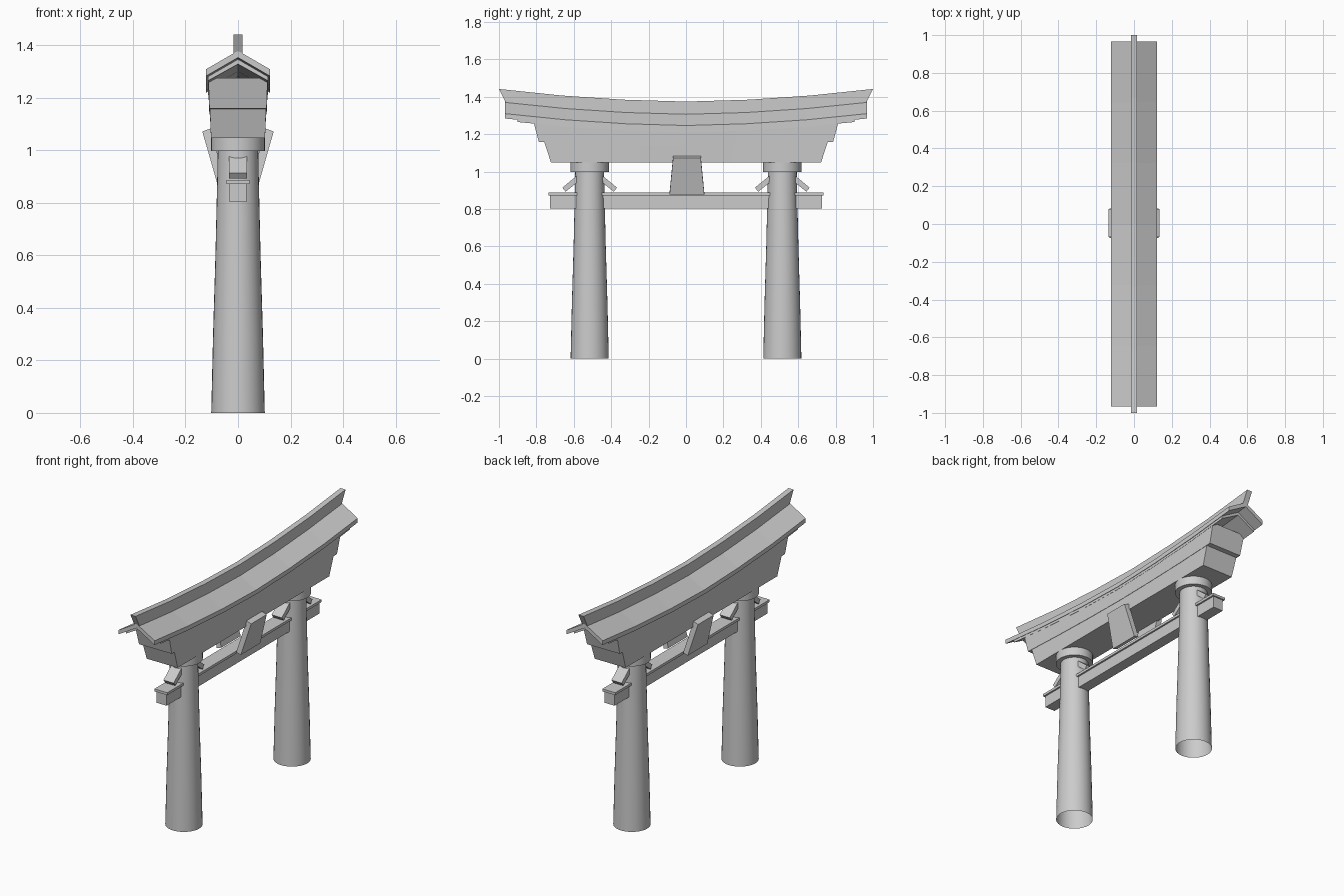
import bpy, bmesh, math

if "Cube" in bpy.data.objects:
    bpy.data.objects.remove(bpy.data.objects["Cube"])


def loft(name, rings, caps=(True, True), smooth=False):
    """Skin a row of matching rings into one mesh object."""
    bm = bmesh.new()
    vs = [[bm.verts.new(p) for p in r] for r in rings]
    n = len(rings[0])
    for a, b in zip(vs, vs[1:]):
        for i in range(n):
            j = (i + 1) % n
            bm.faces.new((a[i], a[j], b[j], b[i]))
    if caps[0]:
        bm.faces.new(vs[0][::-1])
    if caps[1]:
        bm.faces.new(vs[-1])
    bmesh.ops.recalc_face_normals(bm, faces=bm.faces)
    me = bpy.data.meshes.new(name)
    bm.to_mesh(me)
    bm.free()
    ob = bpy.data.objects.new(name, me)
    bpy.context.collection.objects.link(ob)
    if smooth:
        bpy.context.view_layer.objects.active = ob
        ob.select_set(True)
        bpy.ops.object.shade_smooth_by_angle(angle=math.radians(35))
        ob.select_set(False)
    return ob


def circle(y, r, z, n=32):
    return [(r * math.cos(2 * math.pi * i / n), y + r * math.sin(2 * math.pi * i / n), z)
            for i in range(n)]


def box(name, x, y, z0, z1):
    return loft(name, [[(-x, -y, z), (x, -y, z), (x, y, z), (-x, y, z)] for z in (z0, z1)])


def sag(t):
    """Upward sweep of the roof, 0 in the middle and 0.065 at the ends."""
    return 0.054 * t * t + 0.011 * abs(t)


STEPS = [i / 3 for i in range(-3, 4)]


def sweep(name, section):
    """section: (x, z in the middle, half length, amount of sag) per corner."""
    return loft(name, [[(x, t * ln, z + k * sag(t * ln / 0.98)) for x, z, ln, k in section]
                       for t in STEPS])


def chevron(name, w, ridge, eave, thick, ln):
    pts = [(-w, eave), (0, ridge), (w, eave), (w, eave - thick), (0, ridge - thick), (-w, eave - thick)]
    return sweep(name, [(x, z, ln, 1) for x, z in pts])


# Pillars with collars
for s, side in ((-1, "left"), (1, "right")):
    y = s * 0.515
    loft(side + "_pillar", [circle(y, r, z) for r, z in
         ((0.102, 0), (0.095, 0.3), (0.086, 0.6), (0.079, 0.9), (0.077, 1.01))],
         caps=(False, True), smooth=True)
    loft(side + "_pillar_collar", [circle(y, 0.103, z) for z in (0.998, 1.052)], smooth=True)
    # Slanted wedges on both sides of each pillar
    for d, place in ((-1, "near"), (1, "far")):
        prof = [(0.146, 0.914), (0.129, 0.892), (0.05, 0.955), (0.068, 0.978)]
        loft(f"{side}_wedge_{place}",
             [[(x, y + d * a, z) for a, z in prof] for x in (-0.034, 0.034)])

# Tie beam and its cap
box("tie_beam", 0.033, 0.727, 0.803, 0.872)
box("tie_beam_cap", 0.043, 0.735, 0.872, 0.887)

# Tilted tablets on both faces
for s, face in ((-1, "left"), (1, "right")):
    rings = []
    for xi, xo, zi, zo, hw in ((0.05, 0.08, 0.886, 0.877, 0.093), (0.105, 0.136, 1.083, 1.072, 0.074)):
        rings.append([(s * xi, 0.005 - hw, zi), (s * xo, 0.005 - hw, zo),
                      (s * xo, 0.005 + hw, zo), (s * xi, 0.005 + hw, zi)])
    loft(face + "_tablet", rings)

# Stacked lintels, ends flaring upward
sweep("lower_lintel", [(-0.103, 1.048, 0.722, 0), (0.103, 1.048, 0.722, 0),
                       (0.107, 1.139, 0.758, 0.5), (-0.107, 1.139, 0.758, 0.5)])
sweep("upper_lintel", [(-0.109, 1.137, 0.787, 0.5), (0.109, 1.137, 0.787, 0.5),
                       (0.113, 1.229, 0.818, 1), (-0.113, 1.229, 0.818, 1)])

# Curved gable roof: lower layer, upper layer, ridge
chevron("roof_under_layer", 0.115, 1.293, 1.229, 0.02, 0.90)
chevron("roof_top_layer", 0.121, 1.316, 1.246, 0.026, 0.967)
sweep("roof_ridge", [(-0.017, 1.300, 0.96, 1), (0.017, 1.300, 0.96, 1),
                     (0.017, 1.374, 1.0, 1), (-0.017, 1.374, 1.0, 1)])
